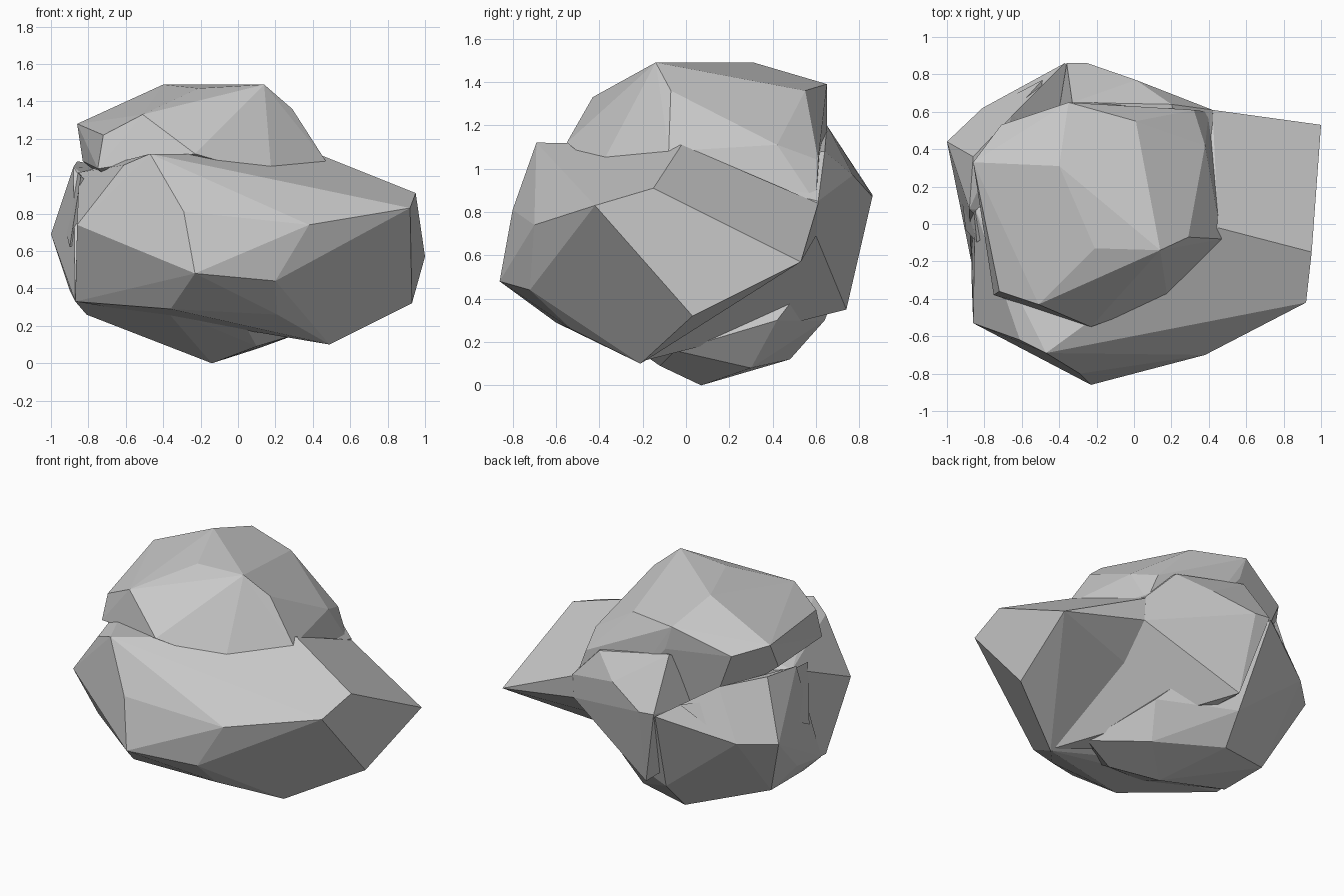
import bpy, bmesh, math


def rock(name, points):
    """Flat-faced boulder: convex hull around a few corner points."""
    bm = bmesh.new()
    for p in points:
        bm.verts.new(p)
    res = bmesh.ops.convex_hull(bm, input=bm.verts[:])
    loose = {v for v in res["geom_interior"] if isinstance(v, bmesh.types.BMVert)}
    loose |= {v for v in bm.verts if not v.link_faces}
    bmesh.ops.delete(bm, geom=list(loose), context="VERTS")
    bmesh.ops.dissolve_limit(bm, angle_limit=math.radians(4),
                             verts=bm.verts[:], edges=bm.edges[:])
    bmesh.ops.recalc_face_normals(bm, faces=bm.faces[:])
    mesh = bpy.data.meshes.new(name)
    bm.to_mesh(mesh)
    bm.free()
    obj = bpy.data.objects.new(name, mesh)
    bpy.context.collection.objects.link(obj)
    return obj


# Broad front boulder with the wedge out to the right
rock("front_boulder", [
    (-.23, -.86, .48), (.20, -.72, .44), (.38, -.70, .74), (.92, -.42, .83),
    (.95, -.15, .91), (1.0, .53, .57), (.93, .03, .32), (.49, -.21, .10),
    (.21, -.53, .26), (-.36, -.60, .29), (-.86, -.53, .74), (-.29, -.80, .81),
    (-.47, -.69, 1.12), (-.61, -.62, 1.06), (.04, -.61, .95), (.45, -.02, 1.11),
    (.42, .60, .69), (.42, .61, .84), (-.87, -.25, .33), (-.87, .06, .35),
    (-.85, .08, 1.02)])

# Rear boulder closing the back behind the wedge
rock("back_boulder", [
    (.42, .60, .69), (.42, .61, .85), (-.22, .74, .35), (-.36, .86, .88),
    (-.25, .86, .87), (.49, -.21, .11), (.0, .0, .2), (-.4, .3, .5),
    (.01, .77, .97), (.20, .64, 1.08), (-.33, .65, 1.20), (.45, -.02, 1.0),
    (-.5, .0, .8)])

# Upper boulder
rock("top_boulder", [
    (-.40, .31, 1.49), (.14, -.14, 1.49), (-.21, -.13, 1.47), (.29, -.07, 1.36),
    (.47, -.08, 1.08), (-.86, .33, 1.28), (-.71, .53, 1.24), (-.35, .65, 1.39),
    (.01, .55, 1.36), (.38, .42, 1.11), (.32, .61, 1.04), (-.51, -.43, 1.33),
    (-.72, -.36, 1.22), (-.23, -.55, 1.12), (.18, -.40, 1.00), (-.30, .65, 1.23),
    (.40, .60, .84), (-.75, -.38, 1.04), (-.83, .20, 1.08), (-.55, .50, .85),
    (.0, .65, .85)])

# Left boulder that also forms the base
rock("base_boulder", [
    (-1.0, .44, .69), (-.81, .62, .71), (-.37, .86, .87), (-.30, .64, .30),
    (-.33, .48, .12), (-.81, .25, .26), (-.90, .10, .39), (-.14, .07, 0),
    (.11, .30, .08), (-.88, .08, 1.05), (-.81, -.10, .26), (.10, -.12, .09),
    (.18, .42, .30), (-.65, .58, 1.04), (-.86, .36, 1.08), (-.40, -.40, .30),
    (.05, -.25, .18), (.33, -.05, .16), (-.87, -.2, .33)])

# Small shards poking out of the rock faces
rock("left_shard", [(-.90, -.03, .62), (-.87, .22, 1.04), (-.93, .22, .75),
                    (-.84, -.10, 1.0), (-.6, .1, .8)])
rock("rear_shard", [(-.68, .56, .95), (-.49, .77, .95), (-.66, .68, .80),
                    (-.5, .5, .85)])
